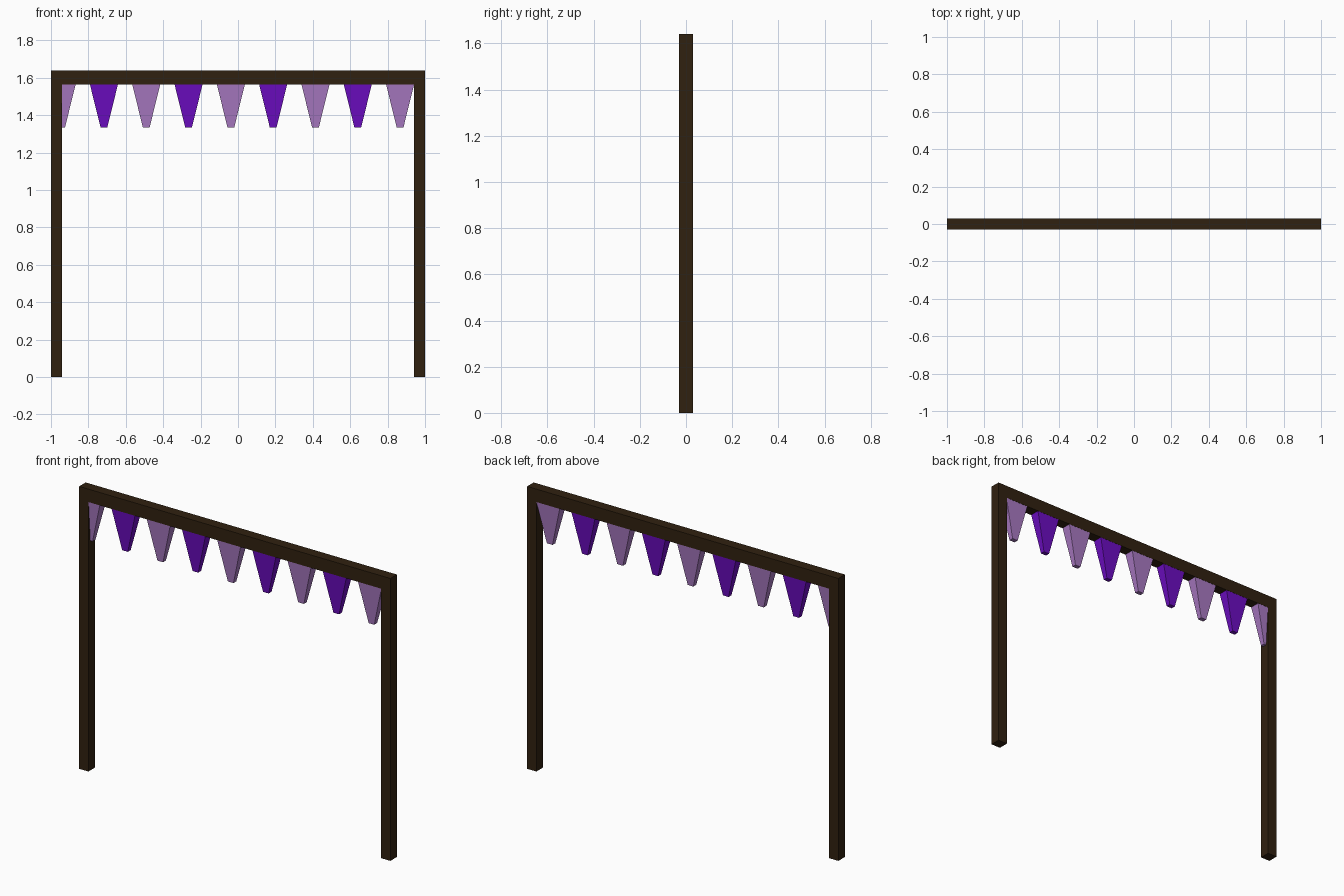
import bpy, bmesh

if "Cube" in bpy.data.objects:
    bpy.data.objects.remove(bpy.data.objects["Cube"])

W, H, D = 2.0, 1.64, 0.06      # overall width, height, depth
POST, BEAM = 0.06, 0.075       # post width, beam height
UNDER = H - BEAM               # underside of the beam


def material(name, rgb):
    m = bpy.data.materials.new(name)
    m.diffuse_color = (*rgb, 1)
    m.use_nodes = True
    m.node_tree.nodes["Principled BSDF"].inputs["Base Color"].default_value = m.diffuse_color
    return m


def tapered_box(name, x0, x1, top, bottom, mat, tip=None, depth=D, tip_depth=D):
    """Box from bottom to top; tip = (x0, x1) of the lower end if it narrows."""
    tip = tip or (x0, x1)
    bm = bmesh.new()
    bmesh.ops.create_cube(bm, size=1)
    for v in bm.verts:
        upper, right = v.co.z > 0, v.co.x > 0
        span, d = ((x0, x1), depth) if upper else (tip, tip_depth)
        v.co = (span[right], d * v.co.y, top if upper else bottom)
    me = bpy.data.meshes.new(name)
    bm.to_mesh(me)
    bm.free()
    me.materials.append(mat)
    ob = bpy.data.objects.new(name, me)
    bpy.context.collection.objects.link(ob)


wood = material("dark_wood", (0.03, 0.015, 0.005))
purple = material("purple_cloth", (0.15, 0.004, 0.53))
lilac = material("lilac_cloth", (0.39, 0.19, 0.53))

# Frame: two posts and the cross beam
tapered_box("left_post", -W / 2, -W / 2 + POST, UNDER, 0, wood)
tapered_box("right_post", W / 2 - POST, W / 2, UNDER, 0, wood)
tapered_box("cross_beam", -W / 2, W / 2, H, UNDER, wood)

# Row of alternating pennants; the first is partly buried in the left post
for i in range(9):
    c = -0.943 + i * 0.2262
    limit = -0.96
    tapered_box(f"pennant_{i + 1}", max(c - 0.075, limit), c + 0.075, UNDER, 1.334,
                purple if i % 2 else lilac,
                tip=(max(c - 0.018, limit), c + 0.018), depth=0.058, tip_depth=0.026)
